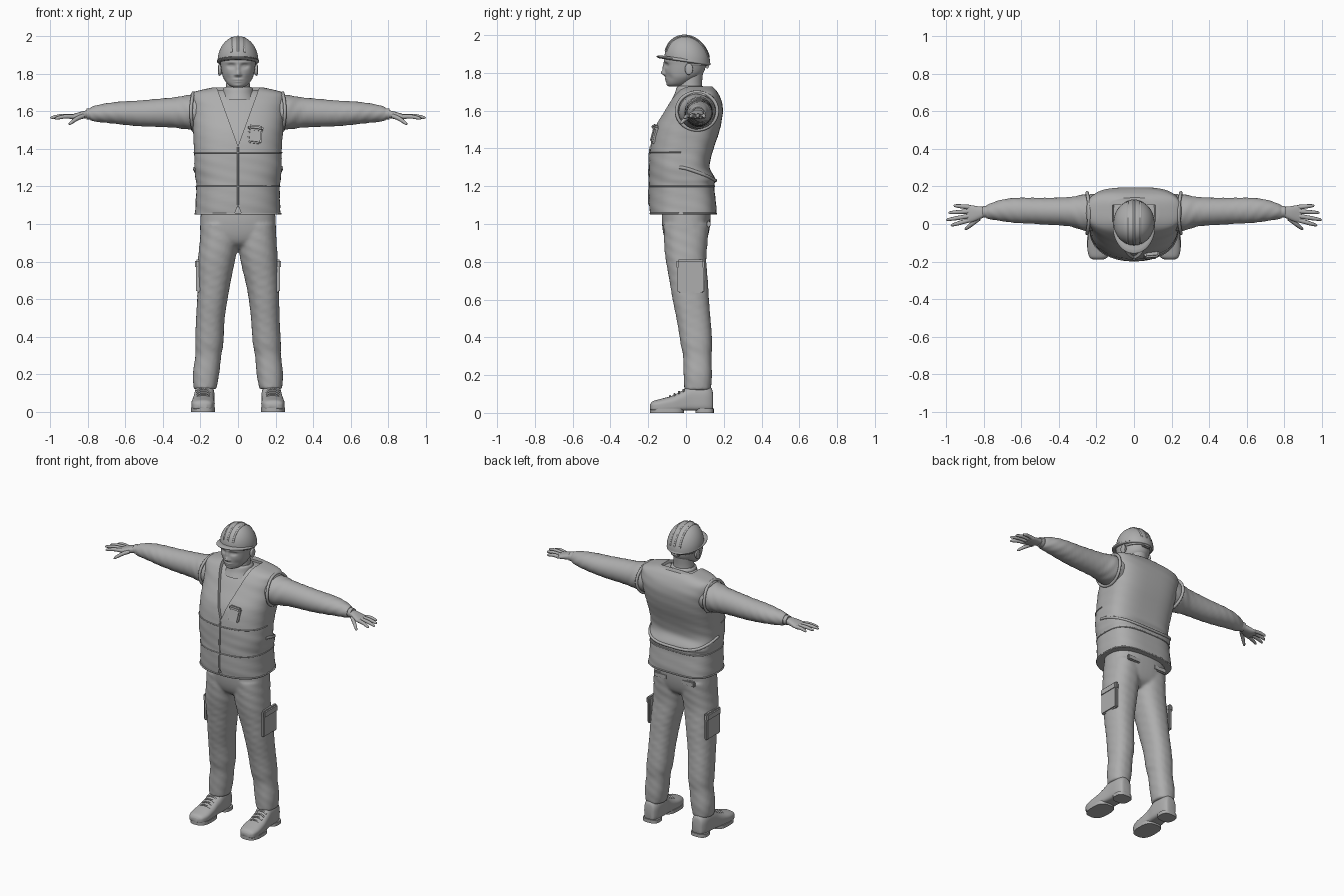
import bpy, bmesh, math
from math import sin, cos, pi
from mathutils import Vector, Euler

if "Cube" in bpy.data.objects:
    bpy.data.objects.remove(bpy.data.objects["Cube"], do_unlink=True)

grey = bpy.data.materials.new("plain_grey")
grey.use_nodes = True
grey.diffuse_color = (.42, .42, .42, 1)
grey.node_tree.nodes["Principled BSDF"].inputs["Base Color"].default_value = (.42, .42, .42, 1)


def finish(ob, mirror=False, angle=40):
    """Give the part its colour, smooth shading and, for pairs, a mirrored twin."""
    ob.data.materials.clear()
    ob.data.materials.append(grey)
    bpy.ops.object.select_all(action='DESELECT')
    ob.select_set(True)
    bpy.context.view_layer.objects.active = ob
    bpy.ops.object.shade_smooth_by_angle(angle=math.radians(angle))
    if mirror:
        ob.modifiers.new("mirror", 'MIRROR').use_mirror_merge = False
    return ob


def to_object(name, bm):
    bmesh.ops.recalc_face_normals(bm, faces=bm.faces[:])
    mesh = bpy.data.meshes.new(name)
    bm.to_mesh(mesh)
    bm.free()
    ob = bpy.data.objects.new(name, mesh)
    bpy.context.collection.objects.link(ob)
    return ob


def sym(t, x, y0, y1):
    return (t, -x, x, y0, y1)


def blend(rings, u):
    """Smooth interpolation between the listed cross-sections."""
    last = len(rings) - 1
    i = min(int(u), last - 1)
    f = u - i
    rows = [rings[max(0, min(last, i + k))] for k in (-1, 0, 1, 2)]
    return [.5 * (2*b + (c - a)*f + (2*a - 5*b + 4*c - d)*f*f + (3*b - a - 3*c + d)*f**3)
            for a, b, c, d in zip(*rows)]


def section(row, th, axis='z', p=(2, 2), w=1):
    """Point on a rounded-box cross-section given by its extents."""
    t, a0, a1, b0, b1 = row
    c, s = cos(th), sin(th)
    e = 2 / (p[0] if s < 0 else p[1])
    a = (a0 + a1)/2 + (a1 - a0)/2 * w * math.copysign(abs(c)**e, c)
    b = (b0 + b1)/2 + (b1 - b0)/2 * w * math.copysign(abs(s)**e, s)
    return Vector({'x': (t, a, b), 'y': (a, t, b), 'z': (a, b, t)}[axis])


def add_loft(bm, rings, axis='z', p=(2, 2), n=48, sub=6, folds=0):
    loops = []
    for k in range((len(rings) - 1) * sub + 1):
        row = blend(rings, k / sub)
        loop = []
        for j in range(n):
            th = 2 * pi * j / n
            w = 1 + folds * sin(3*th + 40*row[0]) * sin(60*row[0] + 2*th)
            loop.append(bm.verts.new(section(row, th, axis, p, w)))
        loops.append(loop)
    for lo, hi in zip(loops, loops[1:]):
        for j in range(n):
            bm.faces.new((lo[j], lo[(j+1) % n], hi[(j+1) % n], hi[j]))
    bm.faces.new(loops[0])
    bm.faces.new(loops[-1])


def loft(name, rings, mirror=False, **kw):
    bm = bmesh.new()
    add_loft(bm, rings, **kw)
    return finish(to_object(name, bm), mirror)


def tube(name, pts, r, mirror=False, radii=None, loop=False):
    cu = bpy.data.curves.new(name, 'CURVE')
    cu.dimensions, cu.bevel_depth, cu.bevel_resolution, cu.use_fill_caps = '3D', r, 3, True
    sp = cu.splines.new('POLY')
    sp.points.add(len(pts) - 1)
    sp.use_cyclic_u = loop
    for i, co in enumerate(pts):
        sp.points[i].co = (*co, 1)
        sp.points[i].radius = radii[i] if radii else 1
    ob = bpy.data.objects.new(name, cu)
    bpy.context.collection.objects.link(ob)
    bpy.ops.object.select_all(action='DESELECT')
    ob.select_set(True)
    bpy.context.view_layer.objects.active = ob
    bpy.ops.object.convert(target='MESH')
    return finish(bpy.context.object, mirror, 60)


def box(name, center, size, rot=(0, 0, 0), mirror=False):
    bm = bmesh.new()
    bmesh.ops.create_cube(bm, size=1)
    turn = Euler(rot).to_matrix()
    for v in bm.verts:
        v.co = turn @ (v.co * Vector(size)) + Vector(center)
    bmesh.ops.bevel(bm, geom=bm.edges[:], offset=min(size) * .3, segments=2, affect='EDGES')
    return finish(to_object(name, bm), mirror)


def cut_triangle(ob, pts, y0, y1):
    bm = bmesh.new()
    face = bm.faces.new([bm.verts.new((x, y0, z)) for x, z in pts])
    ext = bmesh.ops.extrude_face_region(bm, geom=[face])['geom']
    bmesh.ops.translate(bm, verts=[g for g in ext if isinstance(g, bmesh.types.BMVert)],
                        vec=(0, y1 - y0, 0))
    cutter = to_object("cutter", bm)
    cutter.hide_render = True
    mod = ob.modifiers.new("cut", 'BOOLEAN')
    mod.operation, mod.object, mod.solver = 'DIFFERENCE', cutter, 'EXACT'
    bpy.context.view_layer.objects.active = ob
    bpy.ops.object.modifier_apply(modifier="cut")
    bpy.data.objects.remove(cutter, do_unlink=True)


# Trousers: hips and both legs fused into one skin
leg = [(.12, .115, .235, -.01, .13), (.2, .1, .24, -.012, .138), (.3, .09, .228, -.015, .135),
       (.37, .078, .228, -.03, .137), (.5, .07, .222, -.05, .13), (.65, .048, .217, -.08, .118),
       (.8, .016, .213, -.105, .108), (.9, 0, .205, -.115, .115), (1, 0, .198, -.12, .12)]
hips = [sym(.87, .05, -.06, .06), sym(.9, .15, -.1, .1), sym(.95, .198, -.12, .12),
        sym(1.02, .2, -.128, .13), sym(1.09, .195, -.125, .13)]
bm = bmesh.new()
add_loft(bm, hips, p=(2.4, 2.6))
for side in (leg, [(t, -b, -a, c, d) for t, a, b, c, d in leg]):
    add_loft(bm, side, p=(2.2, 2.4), folds=.025)
trousers = finish(to_object("trousers", bm))
remesh = trousers.modifiers.new("fuse", 'REMESH')
remesh.mode, remesh.voxel_size, remesh.use_smooth_shade = 'VOXEL', .009, True
trousers.modifiers.new("soften", 'SMOOTH').iterations = 4
box("cargo_pockets", (.212, .025, .72), (.024, .14, .17), mirror=True)
box("cargo_pocket_flaps", (.214, .025, .787), (.03, .148, .05), mirror=True)
box("back_pocket_flaps", (.1, .12, 1.0), (.1, .02, .035), mirror=True)

# Boots
loft("boots", [(-.19, .165, .215, .02, .045), (-.175, .14, .238, .012, .062),
               (-.13, .125, .248, .01, .075), (-.07, .125, .245, .01, .092),
               (-.02, .128, .238, .012, .118), (.03, .125, .232, .012, .15),
               (.1, .128, .228, .012, .15), (.135, .14, .215, .015, .13),
               (.143, .155, .2, .03, .1)], True, axis='y', p=(5, 2.4))
for name, ext in (("boot_soles", (.122, .25, -.19, -.01)), ("boot_heels", (.124, .232, .05, .147))):
    loft(name, [(0, *ext), (.022, *ext)], True, p=(2.6, 3), sub=1)
for i in range(4):
    y, z = -.085 + i * .024, .09 + i * .011
    tube("boot_lace", [(.15, y, z - .012), (.168, y, z), (.2, y, z), (.22, y, z - .012)], .005, True)

# Vest with open neck and hem notch
vest_rings = [sym(1.05, .228, -.19, .16), sym(1.1, .225, -.195, .16), sym(1.2, .222, -.195, .15),
              sym(1.24, .227, -.195, .155), sym(1.3, .232, -.195, .125),
              sym(1.38, .233, -.192, .14), sym(1.5, .24, -.168, .18), sym(1.6, .248, -.115, .195),
              sym(1.66, .255, -.08, .185), sym(1.7, .24, -.048, .165), sym(1.728, .13, -.02, .14)]
vest_shape = (2.3, 3.2)
vest = loft("vest", vest_rings, p=vest_shape, n=72, folds=.008)
cut_triangle(vest, [(0, 1.415), (.125, 1.76), (-.125, 1.76)], -.4, .1)
cut_triangle(vest, [(0, 1.1), (-.04, 1), (.04, 1)], -.4, -.1)
finish(vest)


def on_vest(z, th):
    rows = (blend(vest_rings, k / 40) for k in range((len(vest_rings) - 1) * 40 + 1))
    return section(min(rows, key=lambda r: abs(r[0] - z)), th, p=vest_shape)


turns = [2 * pi * k / 64 for k in range(64)]
tube("vest_hem", [on_vest(1.055, t) for t in turns if abs(t - 1.5 * pi) > .12], .005)
tube("vest_lower_seam", [on_vest(1.2, t) for t in turns], .004, loop=True)
tube("vest_chest_seam", [on_vest(1.38, -t / 2) for t in turns], .004)
tube("vest_back_flap", [on_vest(1.3 - .07 * sin(t / 2), t / 2) for t in turns], .009)
tube("vest_zip", [on_vest(1.1 + .31 * k / 12, -pi / 2) for k in range(13)], .005)
tube("armhole_trims", [(.25 - .012 * sin(t) ** 2, .058 + .108 * cos(t), 1.598 + .1 * sin(t))
                       for t in turns], .009, True, loop=True)
box("chest_pocket", (.09, -.165, 1.475), (.075, .026, .095), (-.25, .12, .1))
box("chest_pocket_flap", (.094, -.162, 1.51), (.08, .034, .028), (-.25, .12, .1))

# Shirt body, collar, sleeves and cuffs
loft("shirt", [(z - .015, a + .02, b - .02, c + .014, d - .02)
               for z, a, b, c, d in vest_rings[4:]], p=vest_shape)
loft("shirt_collar", [sym(1.66, .1, -.075, .12), sym(1.69, .086, -.06, .11),
                      sym(1.72, .079, -.05, .1), sym(1.73, .07, -.04, .09)])
loft("sleeves", [(.2, -.04, .16, 1.5, 1.69), (.27, -.035, .155, 1.505, 1.687),
                 (.35, -.012, .142, 1.513, 1.672), (.5, 0, .14, 1.52, 1.66),
                 (.62, .004, .138, 1.53, 1.652), (.7, .015, .13, 1.538, 1.642),
                 (.76, .025, .112, 1.545, 1.63), (.785, .03, .1, 1.552, 1.62)],
     True, axis='x', folds=.03)
loft("cuffs", [(.77, .034, .097, 1.556, 1.617), (.808, .034, .096, 1.557, 1.615)],
     True, axis='x', sub=2)

# Hands
loft("palms", [(.79, .04, .09, 1.566, 1.608), (.83, .022, .094, 1.56, 1.6),
               (.87, .008, .1, 1.556, 1.588), (.895, .01, .1, 1.56, 1.58)],
     True, axis='x', p=(2.4, 2.4), n=32)
digits = {"little_fingers": ((.88, .09, 1.571), (.96, .098, 1.564)),
          "ring_fingers": ((.88, .067, 1.573), (.988, .06, 1.565)),
          "middle_fingers": ((.88, .042, 1.573), (1, .022, 1.565)),
          "index_fingers": ((.88, .02, 1.571), (.975, -.008, 1.56)),
          "thumbs": ((.825, .03, 1.575), (.9, -.03, 1.53))}
for name, (root, tip) in digits.items():
    a, b = Vector(root), Vector(tip)
    pts = [a.lerp(b, f) + Vector((0, 0, .006 * sin(pi * f))) for f in (0, .3, .55, .8, .95, 1)]
    tube(name, pts, .0115, True, (1.1, 1, .95, .8, .6, .2))

# Neck and head, with the face pushed in and out from a smooth form
loft("neck", [sym(1.67, .07, -.045, .092), sym(1.74, .063, -.04, .085), sym(1.8, .062, -.035, .09)])
head = loft("head", [sym(1.728, .025, -.088, -.04), sym(1.74, .05, -.098, .01),
                     sym(1.77, .074, -.106, .06), sym(1.8, .085, -.11, .092),
                     sym(1.84, .092, -.112, .105), sym(1.88, .095, -.115, .11),
                     sym(1.92, .08, -.095, .1)], p=(2.3, 2), n=96, sub=8)
# across, height, half width, half height, push
features = [(0, 1.8, .012, .014, -.021), (0, 1.83, .009, .022, -.012),
            (.036, 1.842, .018, .012, .014), (.036, 1.842, .01, .006, -.006),
            (.035, 1.86, .03, .008, -.004), (.013, 1.794, .007, .006, -.008),
            (0, 1.769, .022, .005, -.007), (0, 1.757, .018, .005, -.006),
            (0, 1.738, .02, .012, -.006), (.055, 1.775, .018, .02, .006)]
for v in head.data.vertices:
    if v.co.y < -.03:
        v.co.y += sum(d * math.exp(-((abs(v.co.x) - x) / w)**2 - ((v.co.z - z) / h)**2)
                      for x, z, w, h, d in features)
loft("ears", [(.085, 0, .03, 1.8, 1.84), (.095, -.006, .036, 1.79, 1.85),
              (.103, -.004, .036, 1.792, 1.85), (.106, .006, .028, 1.805, 1.84)],
     True, axis='x', n=24)

# Hard hat, tipped back slightly
def tip(ob):
    for v in ob.data.vertices:
        v.co.z -= .14 * v.co.y


arc = [k * pi / 16 for k in range(9)]
tip(loft("helmet_shell", [sym(1.865 + .135 * sin(a), .108 * cos(a) + .001, .006 - .12 * cos(a),
                              .008 + .12 * cos(a)) for a in arc], n=64, sub=3))
tip(loft("helmet_brim", [sym(1.857, .106, -.14, .124), sym(1.862, .112, -.155, .13),
                         sym(1.868, .112, -.155, .13), sym(1.874, .106, -.135, .126)], n=64, sub=3))
for x in (-.035, 0, .035):
    k = math.sqrt(1 - (x / .108)**2)
    steps = [.3 + (pi - .6) * i / 20 for i in range(21)]
    tip(tube("helmet_ridge", [(x, .007 - .12 * k * cos(a), 1.862 + .135 * k * sin(a))
                              for a in steps], .006))
box("helmet_strap_knob", (0, .112, 1.835), (.06, .02, .025))
tube("helmet_headband", [(.09 * cos(t), .004 + .11 * sin(t), 1.842) for t in turns[:33]], .007)
